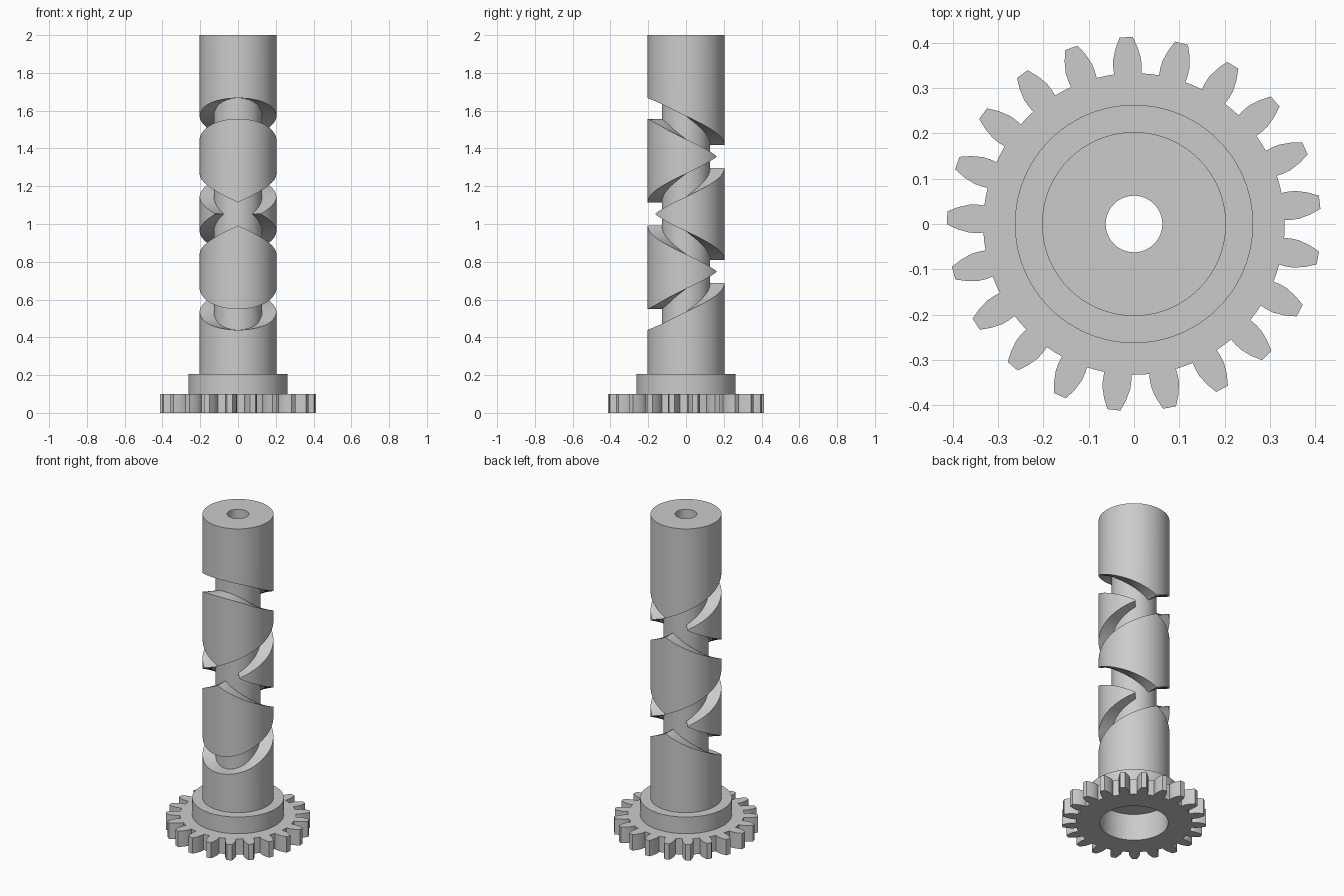
import bpy, bmesh, math
from math import sin, cos, pi, radians

if "Cube" in bpy.data.objects:
    bpy.data.objects.remove(bpy.data.objects["Cube"], do_unlink=True)

grey = bpy.data.materials.new("plain grey")
grey.use_nodes = True
colour = (0.6, 0.6, 0.6, 1)
grey.diffuse_color = colour
grey.node_tree.nodes["Principled BSDF"].inputs["Base Color"].default_value = colour

SHAFT_R, FLOOR_R, BORE_R = 0.203, 0.128, 0.0625
SOCKET_R, COLLAR_R = 0.196, 0.263
SOCKET_TOP, GEAR_TOP, COLLAR_TOP, TOP = 0.17, 0.1, 0.205, 2.0


def finish(name, bm, angle=30):
    """Clean the mesh, make the object and smooth its soft edges."""
    bmesh.ops.remove_doubles(bm, verts=bm.verts[:], dist=0.00001)
    bmesh.ops.recalc_face_normals(bm, faces=bm.faces[:])
    if bm.calc_volume(signed=True) < 0:
        bmesh.ops.reverse_faces(bm, faces=bm.faces[:])
    mesh = bpy.data.meshes.new(name)
    bm.to_mesh(mesh)
    bm.free()
    mesh.materials.append(grey)
    obj = bpy.data.objects.new(name, mesh)
    bpy.context.collection.objects.link(obj)
    bpy.ops.object.select_all(action="DESELECT")
    obj.select_set(True)
    bpy.context.view_layer.objects.active = obj
    bpy.ops.object.shade_smooth_by_angle(angle=radians(angle))


def bridge_rings(bm, rings):
    """Join matching loops of vertices with quads, first to last included."""
    for i, a in enumerate(rings):
        b = rings[(i + 1) % len(rings)]
        n = len(a)
        for j in range(n):
            k = (j + 1) % n
            bm.faces.new((a[j], a[k], b[k], b[j]))


def lathe(name, profile_at, steps=192):
    """Sweep a closed profile round z; the profile may vary with the turn from the front."""
    bm = bmesh.new()
    rings = []
    for i in range(steps):
        turn = 2 * pi * i / steps
        a = turn - pi / 2
        rings.append([bm.verts.new((r * cos(a), r * sin(a), z)) for r, z in profile_at(turn)])
    bridge_rings(bm, rings)
    finish(name, bm)


# Path of the groove: steady helix, rounded off at both turnarounds
MID_Z, SLOPE, EASE = 1.053, 0.097, 1.05


def groove(t):
    """Centre height and half width of the groove, t radians from its middle."""
    over = max(0, abs(t) - (2 * pi - EASE))
    rise = SLOPE * (abs(t) - over * over / (2 * EASE))
    slope = SLOPE * (1 - over / EASE)
    return MID_Z + math.copysign(rise, t), 0.055 * math.hypot(1, slope / SHAFT_R)


def shaft_profile(turn):
    """Outline with four groove passes: two rising and two falling."""
    passes = sorted(groove(t) for t in (turn - 2 * pi, turn, -turn, 2 * pi - turn))
    points = [(BORE_R, SOCKET_TOP), (SHAFT_R, SOCKET_TOP)]
    z, half = passes[0]
    points += [(SHAFT_R, z - half), (FLOOR_R, z - half)]
    for (z0, h0), (z1, h1) in zip(passes, passes[1:]):
        low, high, r = z0 + h0, z1 - h1, SHAFT_R
        if low >= high:  # grooves cross here, so no wall stands between them
            low = high = (z0 + z1) / 2
            r = FLOOR_R
        points += [(FLOOR_R, low), (r, low), (r, high), (FLOOR_R, high)]
    z, half = passes[-1]
    points += [(FLOOR_R, z + half), (SHAFT_R, z + half)]
    return points + [(SHAFT_R, TOP), (BORE_R, TOP)]


# Hollow shaft with a crossing pair of helical grooves
lathe("grooved_shaft", shaft_profile)

# Collar around the foot of the shaft
collar = [(SOCKET_R, GEAR_TOP), (COLLAR_R, GEAR_TOP), (COLLAR_R, COLLAR_TOP), (SOCKET_R, COLLAR_TOP)]
lathe("collar", lambda turn: collar)

# Gear wheel: one tooth outline repeated around an open socket
TEETH, FIRST = 21, radians(92.4)
flank = [(0.333, 0.029), (0.348, 0.0315), (0.365, 0.031), (0.39, 0.0245), (0.413, 0.0145)]
tooth = [(r, -w) for r, w in flank] + [(r, w) for r, w in reversed(flank)]
outline = []
for i in range(TEETH):
    base = FIRST + 2 * pi * i / TEETH
    outline += [(r, base + math.atan2(w, r)) for r, w in tooth]
    outline.append((0.333, base + pi / TEETH))
socket = [(SOCKET_R, a) for r, a in outline]

bm = bmesh.new()
loops = [(socket, 0), (outline, 0), (outline, GEAR_TOP), (socket, GEAR_TOP)]
bridge_rings(bm, [[bm.verts.new((r * cos(a), r * sin(a), z)) for r, a in loop]
                  for loop, z in loops])
finish("gear_wheel", bm, 25)
